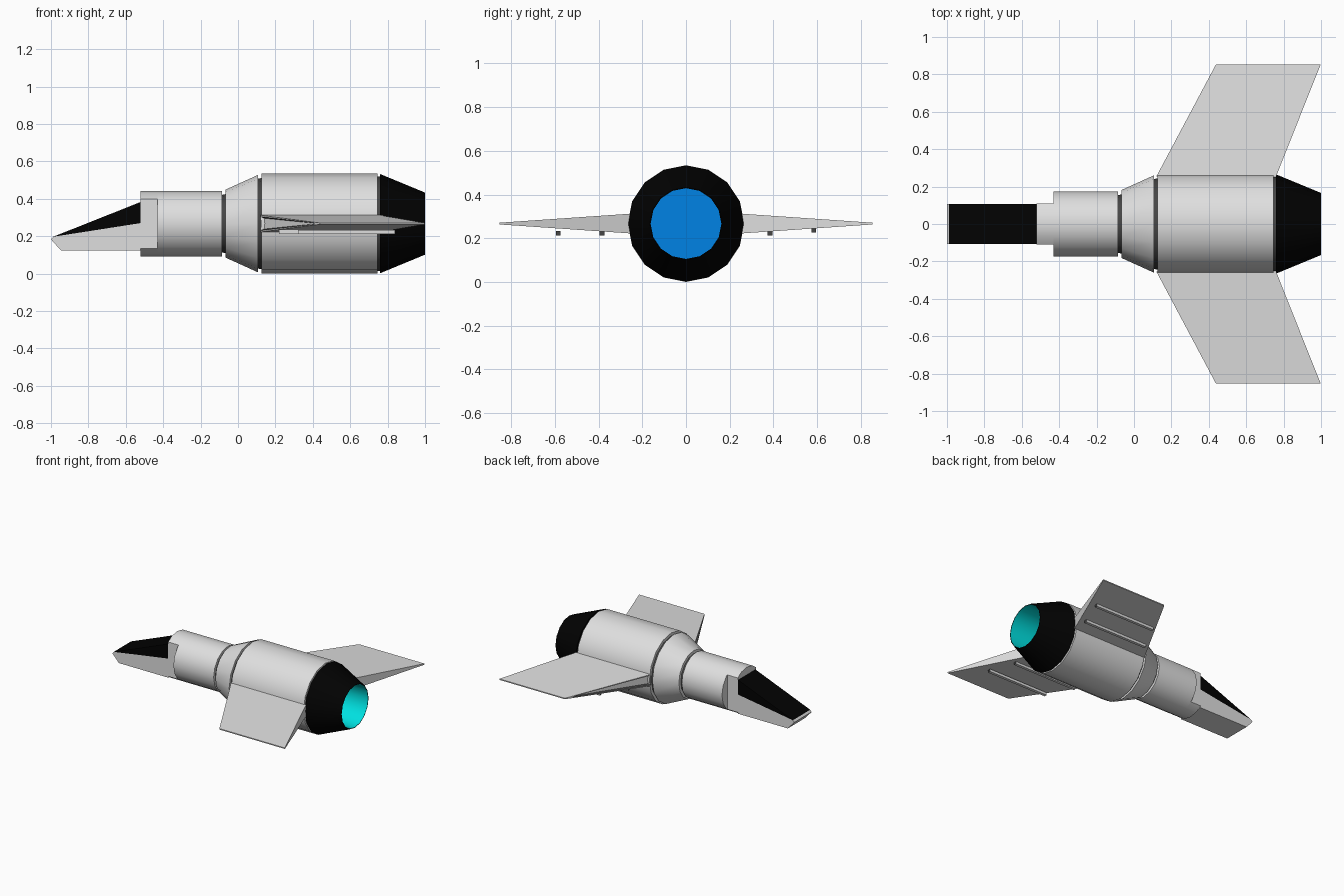
import bpy, bmesh, math
from mathutils import Vector

if "Cube" in bpy.data.objects:
    bpy.data.objects.remove(bpy.data.objects["Cube"])

ZC = 0.267   # height of the body axis
SIDES = 16


def material(name, rgb):
    m = bpy.data.materials.new(name)
    m.diffuse_color = (*rgb, 1)
    m.use_nodes = True
    m.node_tree.nodes["Principled BSDF"].inputs["Base Color"].default_value = m.diffuse_color
    return m


SILVER = material("silver", (0.74, 0.74, 0.74))
BLACK = material("black", (0.0005, 0.0005, 0.0005))
DARK = material("dark_grey", (0.06, 0.06, 0.06))
CYAN = material("cyan", (0.0, 0.76, 0.76))
BLUE = material("blue", (0.0, 0.225, 0.78))


def finish(bm, name, mats, smooth=False):
    me = bpy.data.meshes.new(name)
    bm.to_mesh(me)
    bm.free()
    for m in mats:
        me.materials.append(m)
    ob = bpy.data.objects.new(name, me)
    bpy.context.collection.objects.link(ob)
    if smooth:
        bpy.ops.object.select_all(action='DESELECT')
        ob.select_set(True)
        bpy.context.view_layer.objects.active = ob
        bpy.ops.object.shade_smooth_by_angle(angle=math.radians(23.5))
    return ob


def lathe(bm, profile, slots, cap_start=None, cap_end=None):
    """Rings of (x, radius) around the body axis; one material slot per band."""
    rings = []
    for x, r in profile:
        rings.append([bm.verts.new((x, r * math.sin(a), ZC + r * math.cos(a)))
                      for a in (2 * math.pi * i / SIDES for i in range(SIDES))])
    for k, slot in enumerate(slots):
        for i in range(SIDES):
            j = (i + 1) % SIDES
            f = bm.faces.new((rings[k][i], rings[k][j], rings[k + 1][j], rings[k + 1][i]))
            f.material_index = slot
    for cap, ring in ((cap_start, rings[0]), (cap_end, rings[-1])):
        if cap is not None:
            bm.faces.new(ring).material_index = cap
    bmesh.ops.recalc_face_normals(bm, faces=bm.faces)


def prism(name, outline, half_width, mats, dark_ends=False):
    """Side outline of (x, z) points extruded across y."""
    bm = bmesh.new()
    a, b = [[bm.verts.new((x, s * half_width, z)) for x, z in outline] for s in (-1, 1)]
    bm.faces.new(a)
    bm.faces.new(b)
    for i in range(len(a)):
        j = (i + 1) % len(a)
        bm.faces.new((a[i], a[j], b[j], b[i]))
    bmesh.ops.recalc_face_normals(bm, faces=bm.faces)
    if dark_ends:
        for f in bm.faces:
            f.material_index = int(abs(f.normal.x) > 0.9)
    return finish(bm, name, mats)


# Body with dark-floored grooves, tail cone and hollow nozzle in one turned profile
bm = bmesh.new()
lathe(bm, [(-0.43, 0.175), (-0.086, 0.175), (-0.086, 0.154), (-0.066, 0.158), (-0.066, 0.182),
           (0.106, 0.260), (0.106, 0.240), (0.126, 0.244), (0.126, 0.267),
           (0.747, 0.267), (0.747, 0.252), (0.758, 0.252), (0.758, 0.266),
           (1.0, 0.166), (1.0, 0.162), (0.5, 0.162)],
      [0, 0, 2, 0, 0, 0, 2, 0, 0, 0, 2, 1, 1, 1, 3], cap_start=0, cap_end=4)
finish(bm, "body", [SILVER, BLACK, DARK, CYAN, BLUE], smooth=True)

# Collar: the neck cylinder continued, with both flanks sliced flat
bm = bmesh.new()
lathe(bm, [(-0.52, 0.175), (-0.43, 0.175)], [0], cap_start=0, cap_end=0)
for s in (-1, 1):
    bmesh.ops.bisect_plane(bm, geom=bm.verts[:] + bm.edges[:] + bm.faces[:],
                           plane_co=(0, s * 0.11, 0), plane_no=(0, s, 0), clear_outer=True)
    bmesh.ops.holes_fill(bm, edges=[e for e in bm.edges if e.is_boundary])
bmesh.ops.recalc_face_normals(bm, faces=bm.faces)
finish(bm, "collar", [SILVER], smooth=True)

# Nose hull and dark canopy
prism("nose_hull", [(-0.52, 0.122), (-0.945, 0.122), (-1.0, 0.183), (-0.988, 0.197), (-0.52, 0.27)],
      0.106, [SILVER])
prism("canopy", [(-0.52, 0.27), (-0.988, 0.197), (-0.52, 0.383)], 0.106, [BLACK])


# Swept wings, tapering in thickness, with a dark-rimmed recess in the leading face
def wing(name, s):
    bm = bmesh.new()
    root = [(0.12, 0.045), (0.12, -0.045), (0.76, -0.045), (0.76, 0.045)]
    tip = [(0.438, 0.004), (0.438, -0.004), (0.998, -0.004), (0.998, 0.004)]
    a = [bm.verts.new((x, s * 0.255, ZC + z)) for x, z in root]
    b = [bm.verts.new((x, s * 0.853, ZC + z)) for x, z in tip]
    bm.faces.new(a)
    bm.faces.new(b)
    sides = [bm.faces.new((a[i], a[(i + 1) % 4], b[(i + 1) % 4], b[i])) for i in range(4)]
    bmesh.ops.recalc_face_normals(bm, faces=bm.faces)
    lead = sides[0]
    normal = lead.normal.copy()
    centre = lead.calc_center_median()

    def inset(face, height, slide, depth):
        new = bmesh.ops.extrude_discrete_faces(bm, faces=[face])["faces"][0]
        for v in new.verts:
            v.co.z = ZC + (v.co.z - ZC) * height
            if v.co.y * s > 0.5:
                v.co = v.co.lerp(Vector((centre.x, centre.y, v.co.z)), slide)
            v.co -= normal * depth
        return new

    # silver lip, then narrow dark walls around a silver floor
    lip = inset(lead, 0.82, 0.2, 0.0)
    before = set(bm.faces)
    floor = inset(lip, 0.8, 0.12, 0.015)
    for f in bm.faces:
        if f not in before and f != floor:
            f.material_index = 1
    finish(bm, name, [SILVER, DARK])


wing("wing_left", -1)
wing("wing_right", 1)

# Slim rails under each wing: x start, x end, y, z centre
for i, (x0, x1, y, z) in enumerate([(0.32, 0.84, -0.585, 0.222), (0.22, 0.77, -0.385, 0.222),
                                    (0.22, 0.77, 0.385, 0.222), (0.32, 0.84, 0.585, 0.235)]):
    rail = prism(f"wing_rail_{i + 1}",
                 [(x0, z - 0.01), (x1, z - 0.01), (x1, z + 0.01), (x0, z + 0.01)],
                 0.011, [SILVER, DARK], dark_ends=True)
    rail.location.y = y
